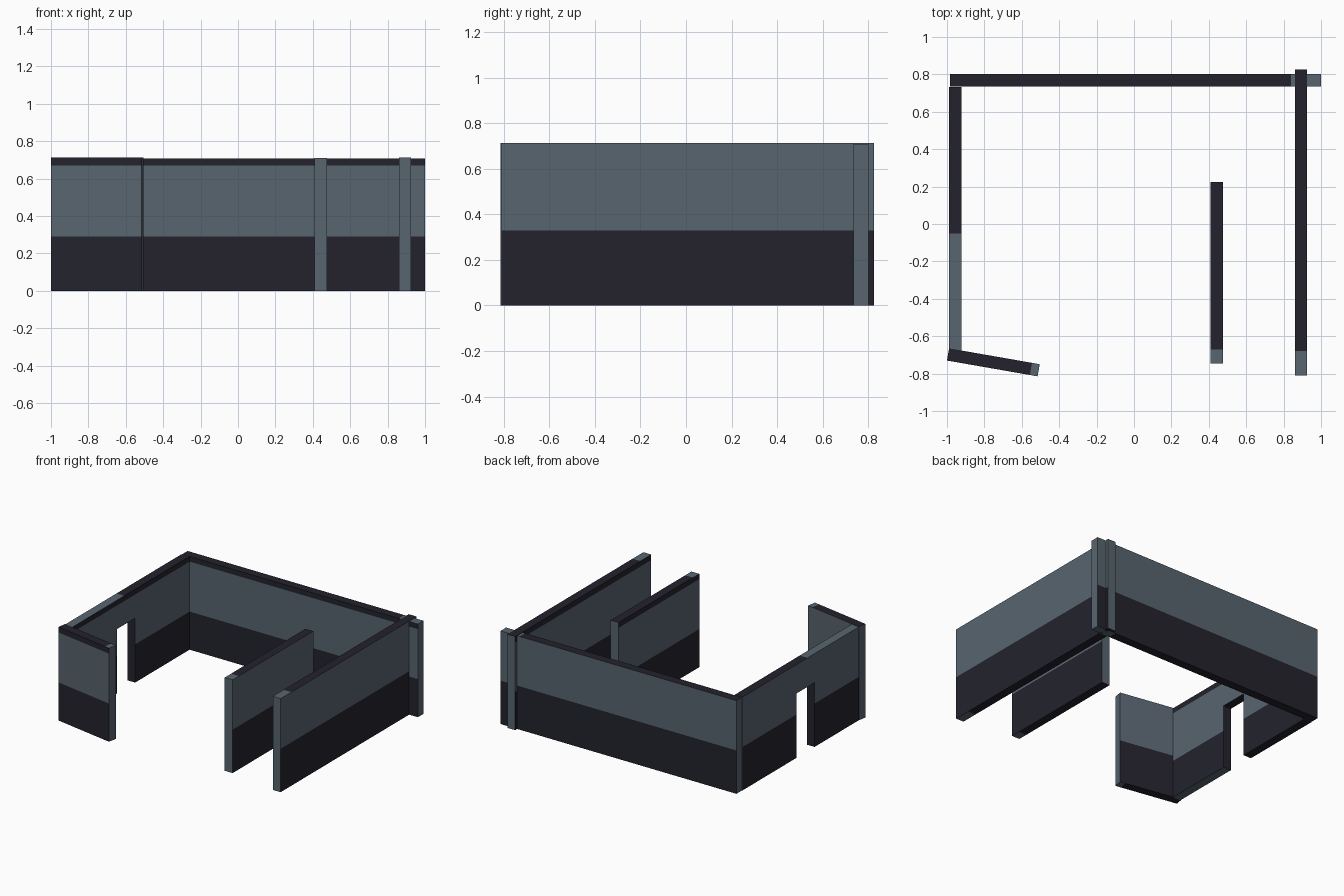
import bpy
import bmesh
import math
from mathutils import Matrix, Vector

cube = bpy.data.objects.get("Cube")
if cube:
    bpy.data.objects.remove(cube, do_unlink=True)


def make_material(name, rgb):
    mat = bpy.data.materials.new(name)
    mat.use_nodes = True
    mat.diffuse_color = (*rgb, 1)
    mat.node_tree.nodes["Principled BSDF"].inputs["Base Color"].default_value = (*rgb, 1)
    return mat


SLATE = make_material("slate grey paint", (0.098, 0.130, 0.162))
DARK = make_material("dark charcoal paint", (0.0168, 0.0165, 0.026))

# Heights of the painted bands: skirting on each side, and the top rim
INNER_BAND, OUTER_BAND, RIM = 0.29, 0.33, 0.67
THICKNESS = 0.066


def wall(name, start, angle, length, bare_top, height=0.71, door=None):
    """Wall running along local x from start; the rimmed side faces local -y.
    bare_top is the slate stretch of the top; door is (from, to, height)."""
    profile = [(0, 0)]
    if door:
        a, b, h = door
        profile += [(a, 0), (a, h), (b, h), (b, 0)]
    profile += [(length, 0), (length, height), (0, height)]

    # Extrude the side outline through the wall thickness
    bm = bmesh.new()
    face = bm.faces.new([bm.verts.new((u, 0, z)) for u, z in profile])
    extruded = bmesh.ops.extrude_face_region(bm, geom=[face])
    moved = [g for g in extruded["geom"] if isinstance(g, bmesh.types.BMVert)]
    bmesh.ops.translate(bm, verts=moved, vec=(0, THICKNESS, 0))
    bmesh.ops.recalc_face_normals(bm, faces=bm.faces)

    # Cut the colour borders
    cuts = [(Vector((0, 0, z)), Vector((0, 0, 1))) for z in (INNER_BAND, OUTER_BAND, RIM)]
    cuts += [(Vector((u, 0, 0)), Vector((1, 0, 0)))
             for u in bare_top if 0 < u < length]
    for point, normal in cuts:
        bmesh.ops.bisect_plane(bm, geom=bm.verts[:] + bm.edges[:] + bm.faces[:],
                               plane_co=point, plane_no=normal)

    # Colour by direction and height
    bm.normal_update()
    for f in bm.faces:
        c, n = f.calc_center_median(), f.normal
        if abs(n.z) > 0.5:
            under_lintel = 0.01 < c.z < RIM
            slate = bare_top[0] < c.x < bare_top[1] and not under_lintel
        elif abs(n.x) > 0.5:
            slate = c.x < 0.01 or c.x > length - 0.01
        elif n.y < 0:
            slate = INNER_BAND < c.z < RIM
        else:
            slate = c.z > OUTER_BAND
        f.material_index = 0 if slate else 1

    mesh = bpy.data.meshes.new(name)
    bm.to_mesh(mesh)
    bm.free()
    mesh.materials.append(SLATE)
    mesh.materials.append(DARK)
    obj = bpy.data.objects.new(name, mesh)
    obj.matrix_world = (Matrix.Translation((*start, 0))
                        @ Matrix.Rotation(math.radians(angle), 4, "Z"))
    bpy.context.collection.objects.link(obj)
    return obj


wall("back_wall", (-0.985, 0.735), 0, 1.985, (1.825, 1.985), height=0.709)
wall("left_wall", (0.86, 0.825), -90, 1.635, (1.505, 1.635), height=0.712)
wall("inner_wall", (0.41, 0.225), -90, 0.97, (0.895, 0.97))
wall("right_wall_with_doorway", (-0.922, -0.68), 90, 1.412, (0, 0.63),
     door=(0.545, 0.76, 0.49))
wall("angled_front_wall", (-1.0, -0.73), -9.9, 0.492, (0.45, 0.492), height=0.712)
